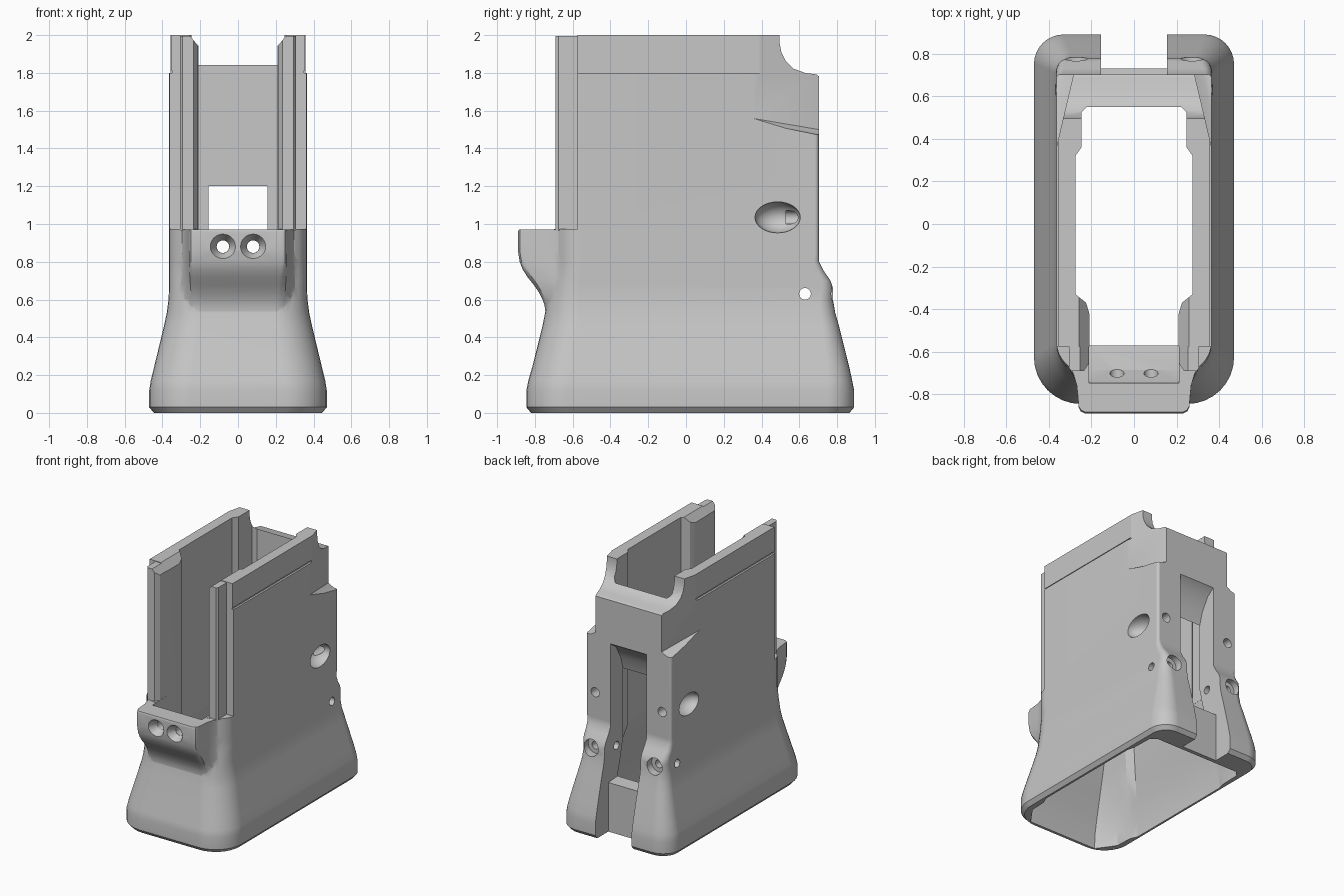
import bpy, bmesh, math
from mathutils import Matrix, Vector

cube = bpy.data.objects.get("Cube")
if cube:
    bpy.data.objects.remove(cube, do_unlink=True)

grey = bpy.data.materials.new("plain grey")
grey.use_nodes = True
colour = (0.57, 0.57, 0.57, 1)
grey.diffuse_color = colour
grey.node_tree.nodes["Principled BSDF"].inputs["Base Color"].default_value = colour


def finish(name, bm):
    bmesh.ops.recalc_face_normals(bm, faces=bm.faces)
    mesh = bpy.data.meshes.new(name)
    bm.to_mesh(mesh)
    bm.free()
    mesh.materials.append(grey)
    obj = bpy.data.objects.new(name, mesh)
    bpy.context.collection.objects.link(obj)
    return obj


def loft(name, rings):
    """Skin a stack of equal-length closed rings and cap both ends."""
    bm = bmesh.new()
    rows = [[bm.verts.new(p) for p in ring] for ring in rings]
    n = len(rows[0])
    for low, high in zip(rows, rows[1:]):
        for i in range(n):
            j = (i + 1) % n
            bm.faces.new((low[i], low[j], high[j], high[i]))
    bm.faces.new(rows[0])
    bm.faces.new(rows[-1])
    return finish(name, bm)


def rounded(z, hx, front, back, rf, rb, steps=8):
    """Rounded rectangle with separate front and back corner radii."""
    ring = []
    corners = ((hx, back, rb, 0), (-hx, back, rb, 1), (-hx, front, rf, 2), (hx, front, rf, 3))
    for x, y, r, quarter in corners:
        cx = x - math.copysign(r, x)
        cy = y - r if quarter < 2 else y + r
        for k in range(steps + 1):
            a = (quarter + k / steps) * math.pi / 2
            ring.append((cx + r * math.cos(a), cy + r * math.sin(a), z))
    return ring


def mirrored(half):
    return half + [(-x, y) for x, y in reversed(half)]


def blend(name, first, second, stages):
    """Loft a mirrored outline that turns from the first shape into the second."""
    rings = []
    for z, w in stages:
        mix = [tuple(Vector(a).lerp(Vector(b), w)) for a, b in zip(first, second)]
        rings.append([(x, y, z) for x, y in mirrored(mix)])
    return loft(name, rings)


def prism_z(name, outline, z0, z1):
    return loft(name, [[(x, y, z) for x, y in outline] for z in (z0, z1)])


def prism_x(name, outline, x0, x1):
    return loft(name, [[(x, y, z) for y, z in outline] for x in (x0, x1)])


def box(name, x0, x1, y0, y1, z0, z1):
    return prism_z(name, [(x0, y0), (x1, y0), (x1, y1), (x0, y1)], z0, z1)


def cone(name, start, end, r0, r1=None):
    a, b = Vector(start), Vector(end)
    bm = bmesh.new()
    turn = (b - a).to_track_quat('Z', 'Y').to_matrix().to_4x4()
    bmesh.ops.create_cone(bm, cap_ends=True, segments=24, radius1=r0,
                          radius2=r0 if r1 is None else r1, depth=(b - a).length,
                          matrix=Matrix.Translation((a + b) / 2) @ turn)
    return finish(name, bm)


def combine(part, kind='DIFFERENCE'):
    """Merge a part into the housing, or cut it away, then discard it."""
    part.hide_render = True
    mod = body.modifiers.new("combine", 'BOOLEAN')
    mod.operation, mod.object, mod.solver = kind, part, 'EXACT'
    graph = bpy.context.evaluated_depsgraph_get()
    mesh = bpy.data.meshes.new_from_object(body.evaluated_get(graph))
    body.modifiers.clear()
    body.data = mesh
    bpy.data.objects.remove(part, do_unlink=True)


# Flared outer shell: height, half width, front, back, corner radii
body = loft("flared_housing", [rounded(*s) for s in (
    (0, .445, -.82, .865, .2, .12),
    (.03, .47, -.845, .89, .22, .14),
    (.12, .47, -.845, .89, .22, .14),
    (.17, .462, -.835, .88, .22, .13),
    (.24, .445, -.815, .865, .21, .12),
    (.46, .392, -.76, .81, .19, .09),
    (.53, .377, -.746, .79, .18, .08),
    (.6, .368, -.736, .778, .17, .07),
    (.66, .365, -.72, .778, .16, .06),
    (.7, .365, -.71, .765, .15, .05),
    (.75, .365, -.7, .73, .15, .04),
    (.8, .365, -.7, .705, .15, .03),
    (.84, .365, -.7, .703, .15, .02),
    (2, .365, -.7, .703, .15, .02))])

# Front lip: swells out of the flare while its sides turn concave
soft = [(.362, -.56), (.358, -.6), (.34, -.64), (.315, -.675), (.28, -.705),
        (.245, -.722), (.22, -.728), (.2, -.732)]
sharp = [(.362, -.56), (.34, -.605), (.31, -.65), (.285, -.7), (.268, -.76),
         (.26, -.86), (.25, -.88), (.23, -.89)]
combine(blend("front_lip", soft, sharp, (
    (.48, 0), (.53, .07), (.57, .11), (.6, .17), (.64, .3), (.68, .48), (.72, .68),
    (.76, .84), (.8, .94), (.86, 1), (.96, 1), (.972, .96))), 'UNION')

# Open front above the lip, then the two guide rails
combine(box("front_opening", -1, 1, -1, -.575, .974, 3))
for s in (-1, 1):
    section = [(.212, -.45), (.212, -.655), (.235, -.69), (.295, -.69), (.306, -.675), (.306, -.45)]
    combine(prism_z("guide_rail", [(s * x, y) for x, y in section], .966, 1.995), 'UNION')

# Main well, with narrowed front and rear corners
half = [(.21, -.72), (.21, -.42), (.225, -.37), (.275, -.33), (.275, .32),
        (.247, .36), (.247, .525), (.22, .55)]
combine(prism_z("well_upper", mirrored(half), .978, 3))
half[0] = (.21, -.57)
combine(prism_z("well_lower", mirrored(half), .4, 1))

# Funnel mouth underneath, spreading from the well outline
mouth = [(.3, -.8), (.4, -.66), (.405, -.53), (.43, -.47), (.43, .44),
         (.415, .5), (.41, .66), (.37, .7)]
combine(blend("funnel", half, mouth, (
    (-.05, 1.02), (.12, .93), (.25, .72), (.4, .44), (.52, .22), (.66, .005))))

# Sloped lead-in behind the front lip
combine(prism_x("lip_lead_in", [(-.5, 1.1), (-.76, 1.1), (-.745, .96), (-.685, .85),
                                (-.57, .72), (-.5, .72)], -.211, .211))

# Scooped rear shoulder
combine(prism_x("shoulder_scoop", [(.495, 3), (.495, 1.96), (.505, 1.91), (.53, 1.86), (.57, 1.822),
                                   (.63, 1.8), (.69, 1.792), (.72, 1.77), (1, 1.77), (1, 3)], -1, 1))

# Rear slot with a sloped ceiling, and the recess over the bottom bridge
combine(prism_x("rear_slot", [(.4, .39), (.6, .39), (1, .36), (1, 1.45), (.71, 1.45), (.64, 1.4),
                              (.58, 1.3), (.55, 1.2), (.4, 1.2)], -.155, .155))
combine(box("bridge_recess", -.155, .155, .73, 1, -1, .6))

# Mirrored bores, pockets and steps
for s in (-1, 1):
    combine(cone("lip_bore", (s * .08, -1, .88), (s * .08, -.5, .88), .033))
    combine(cone("lip_countersink", (s * .08, -.9, .88), (s * .08, -.83, .88), .072, .034))
    taper = [(.367, .35), (.28, .72), (.6, .72), (.6, .35)]
    combine(loft("rear_taper", [[(s * (x + out), y, z - (y - .35) * .17) for x, y in taper]
                                for z, out in ((1.53, .09), (1.537, .04), (1.56, 0), (3, 0))]))
    combine(box("upper_step", s * .356, s, -1, .39, 1.81, 3))
    combine(box("step_groove", s * .35, s, -.6, .39, 1.8, 1.812))
    chamfer = [(.2, 1.94), (.212, 1.945), (.275, 2.02), (.2, 2.02)]
    combine(loft("column_chamfer", [[(s * x, y, z) for x, z in chamfer] for y in (-.7, -.3)]))
    bm = bmesh.new()
    bmesh.ops.create_uvsphere(bm, u_segments=32, v_segments=16, radius=1,
                              matrix=Matrix.Translation((s * .365, .485, 1.035))
                              @ Matrix.Diagonal((.1, .12, .082, 1)))
    combine(finish("side_pocket", bm))
    combine(cone("pocket_bore", (s * .287, .53, 1.035), (s * .287, .9, 1.035), .036))
    combine(cone("lower_bore", (s * .272, .72, .635), (s * .272, .95, .635), .063))
    combine(cone("lower_screw_hole", (s * .272, .6, .635), (s * .272, .8, .635), .03))
    combine(cone("cross_pin_hole", (s * .1, .63, .63), (s, .63, .63), .031))

# Smooth shading with crisp edges
bpy.ops.object.select_all(action='DESELECT')
body.select_set(True)
bpy.context.view_layer.objects.active = body
bpy.ops.object.shade_smooth_by_angle(angle=math.radians(30))
weighted = body.modifiers.new("weighted_normals", 'WEIGHTED_NORMAL')
weighted.keep_sharp = True
